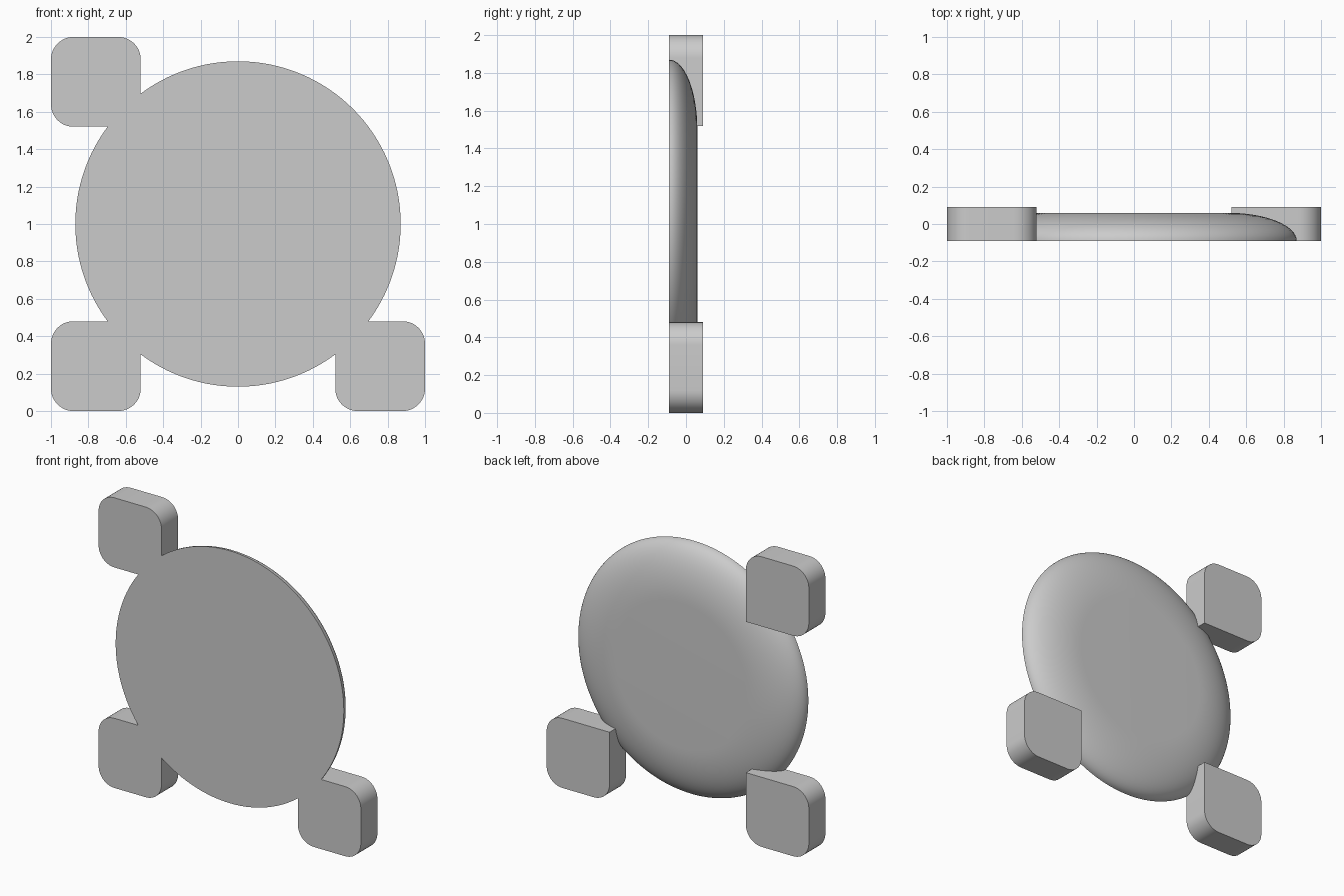
import bpy, bmesh, math

if "Cube" in bpy.data.objects:
    bpy.data.objects.remove(bpy.data.objects["Cube"], do_unlink=True)

FRONT, BACK, DISC_BACK = -0.09, 0.09, 0.06
TILE, CORNER = 0.48, 0.12

# Single grey material
grey = bpy.data.materials.new("plain grey")
grey.use_nodes = True
colour = (0.6, 0.6, 0.6, 1)
grey.diffuse_color = colour
grey.node_tree.nodes["Principled BSDF"].inputs["Base Color"].default_value = colour


def finish(name, bm):
    bmesh.ops.recalc_face_normals(bm, faces=bm.faces[:])
    mesh = bpy.data.meshes.new(name)
    bm.to_mesh(mesh)
    bm.free()
    mesh.materials.append(grey)
    obj = bpy.data.objects.new(name, mesh)
    bpy.context.collection.objects.link(obj)
    bpy.ops.object.select_all(action='DESELECT')
    obj.select_set(True)
    bpy.context.view_layer.objects.active = obj
    bpy.ops.object.shade_smooth_by_angle(angle=math.radians(35))


# Round body: flat front, elliptically rounded rim, flat back
def make_disc():
    bm = bmesh.new()
    sides, steps = 128, 16
    rings = []
    for i in range(steps + 1):
        t = math.pi / 2 * i / steps
        radius = 0.5 + 0.37 * math.cos(t)
        y = FRONT + (DISC_BACK - FRONT) * math.sin(t)
        rings.append([bm.verts.new((radius * math.cos(a), y, 1 + radius * math.sin(a)))
                      for a in (math.tau * k / sides for k in range(sides))])
    for low, high in zip(rings, rings[1:]):
        for k in range(sides):
            n = (k + 1) % sides
            bm.faces.new((low[k], low[n], high[n], high[k]))
    bm.faces.new(rings[0])
    bm.faces.new(rings[-1])
    finish("round_body", bm)


# Corner tile: three rounded corners, square corner toward the centre
def make_tile(name, sx, sz):
    bm = bmesh.new()
    inner, mid = 1 - TILE, 1 - TILE / 2
    half = TILE / 2 - CORNER
    outline = [(inner, inner)]
    for dx, dz, start in ((1, -1, -90), (1, 1, 0), (-1, 1, 90)):
        for k in range(13):
            a = math.radians(start + 90 * k / 12)
            outline.append((mid + dx * half + CORNER * math.cos(a),
                            mid + dz * half + CORNER * math.sin(a)))
    face = bm.faces.new([bm.verts.new((sx * x, FRONT, 1 + sz * z)) for x, z in outline])
    result = bmesh.ops.extrude_face_region(bm, geom=[face], use_keep_orig=True)
    moved = [v for v in result["geom"] if isinstance(v, bmesh.types.BMVert)]
    bmesh.ops.translate(bm, verts=moved, vec=(0, BACK - FRONT, 0))
    finish(name, bm)


make_disc()
for name, sx, sz in (("upper_right_tile", -1, 1),
                     ("lower_right_tile", -1, -1),
                     ("lower_left_tile", 1, -1)):
    make_tile(name, sx, sz)
